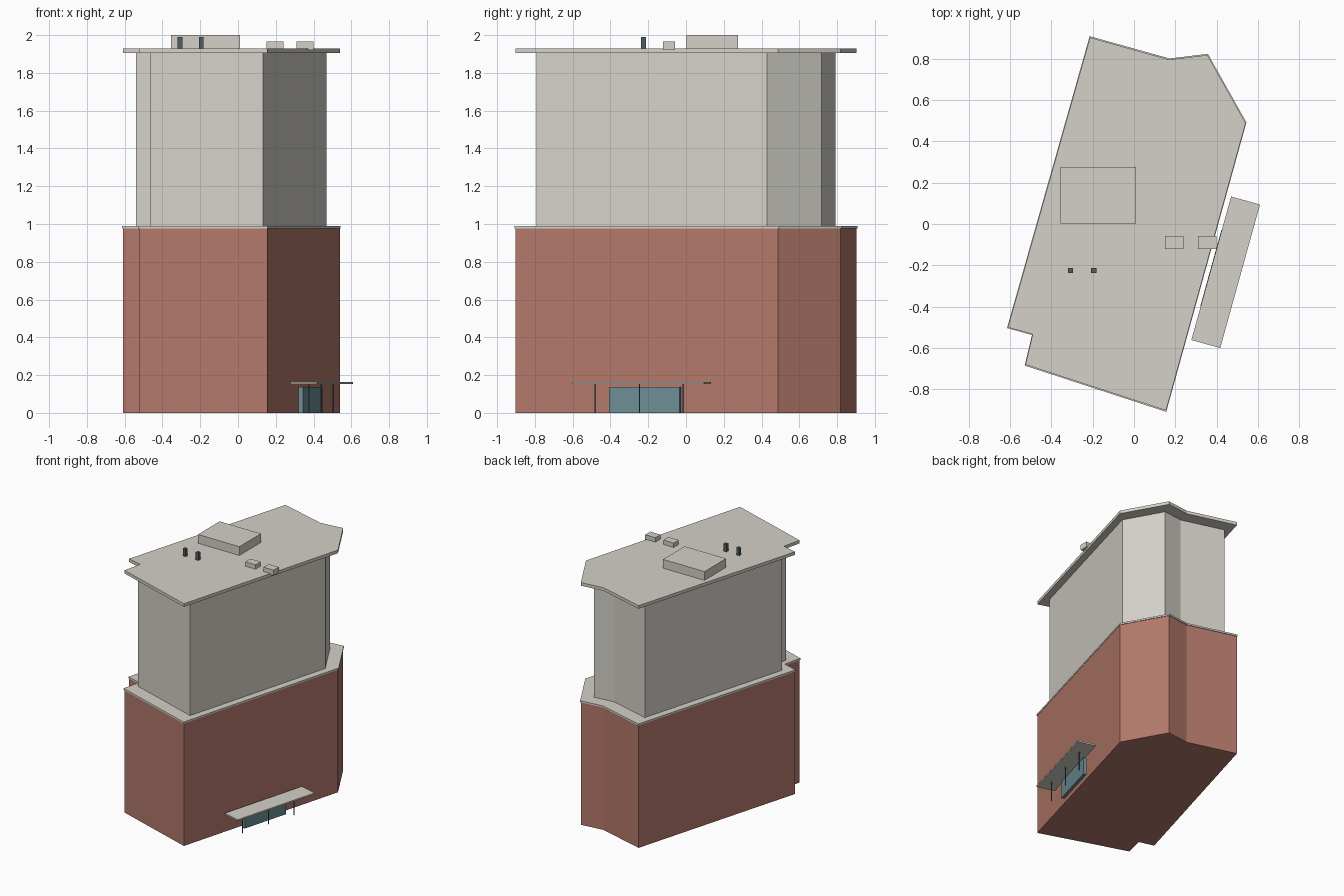
import bpy, bmesh, math
from mathutils import Matrix, Vector

if "Cube" in bpy.data.objects:
    bpy.data.objects.remove(bpy.data.objects["Cube"])

# Building footprint, counter-clockwise from the front corner
PLAN = [(0.155, -0.902), (0.54, 0.488), (0.355, 0.817), (0.17, 0.795),
        (-0.213, 0.902), (-0.61, -0.50), (-0.49, -0.533), (-0.525, -0.68)]


def material(name, rgb):
    m = bpy.data.materials.new(name)
    m.diffuse_color = (*rgb, 1)
    m.use_nodes = True
    m.node_tree.nodes["Principled BSDF"].inputs["Base Color"].default_value = m.diffuse_color
    return m


BRICK = material("brick", (0.45, 0.19, 0.145))
STONE = material("stone", (0.66, 0.64, 0.58))
GLASS = material("glass", (0.15, 0.27, 0.30))
METAL = material("dark_metal", (0.08, 0.11, 0.13))


def finish(name, bm, mat):
    bmesh.ops.recalc_face_normals(bm, faces=bm.faces)
    mesh = bpy.data.meshes.new(name)
    bm.to_mesh(mesh)
    bm.free()
    ob = bpy.data.objects.new(name, mesh)
    bpy.context.collection.objects.link(ob)
    mesh.materials.append(mat)
    return ob


def prism(name, z0, z1, scale, mat, dx=0):
    """Extrude the scaled footprint from z0 to z1."""
    bm = bmesh.new()
    face = bm.faces.new([bm.verts.new((x * scale + dx, y * scale, z0)) for x, y in PLAN])
    out = bmesh.ops.extrude_face_region(bm, geom=[face])["geom"]
    verts = [v for v in out if isinstance(v, bmesh.types.BMVert)]
    bmesh.ops.translate(bm, verts=verts, vec=(0, 0, z1 - z0))
    return finish(name, bm, mat)


def box(name, lo, hi, mat, frame=Matrix()):
    """Box between two corners, optionally in a rotated frame."""
    lo, hi = Vector(lo), Vector(hi)
    bm = bmesh.new()
    bmesh.ops.create_cube(bm, size=1, matrix=frame @ Matrix.Translation((lo + hi) / 2)
                          @ Matrix.Diagonal((*(hi - lo), 1)))
    return finish(name, bm, mat)


# Main volumes
prism("lower_storey", 0, 0.98, 1.0, BRICK)
prism("ledge_coping", 0.977, 0.99, 1.007, STONE)
prism("upper_storey", 0.985, 1.91, 0.877, STONE, -0.004)
prism("roof_slab", 1.905, 1.93, 1.0, STONE)

# Rooftop equipment
box("roof_plant_room", (-0.355, 0.003, 1.925), (0.01, 0.275, 2.0), STONE)
for i, x in enumerate((0.15, 0.31)):
    box(f"roof_unit_{i + 1}", (x, -0.122, 1.922), (x + 0.09, -0.058, 1.965), STONE)
for i, x in enumerate((-0.32, -0.207)):
    box(f"roof_vent_{i + 1}", (x, -0.238, 1.925), (x + 0.025, -0.213, 1.99), METAL)

# Entrance: local x points out of the right wall, local y runs along it
a, b = Vector(PLAN[0]), Vector(PLAN[1])
mid, d = (a + b) / 2, b - a
wall = Matrix.Translation((mid.x, mid.y, 0)) @ Matrix.Rotation(math.atan2(-d.x, d.y), 4, 'Z')
box("entrance_canopy", (0.027, -0.36, 0.152), (0.172, 0.36, 0.164), STONE, wall)
box("entrance_doors", (0.025, -0.193, 0), (0.05, 0.193, 0.137), GLASS, wall)
for i, y in enumerate((-0.255, -0.013, 0.228)):
    box(f"canopy_post_{i + 1}", (0.097, y - 0.003, 0), (0.103, y + 0.003, 0.153), METAL, wall)
